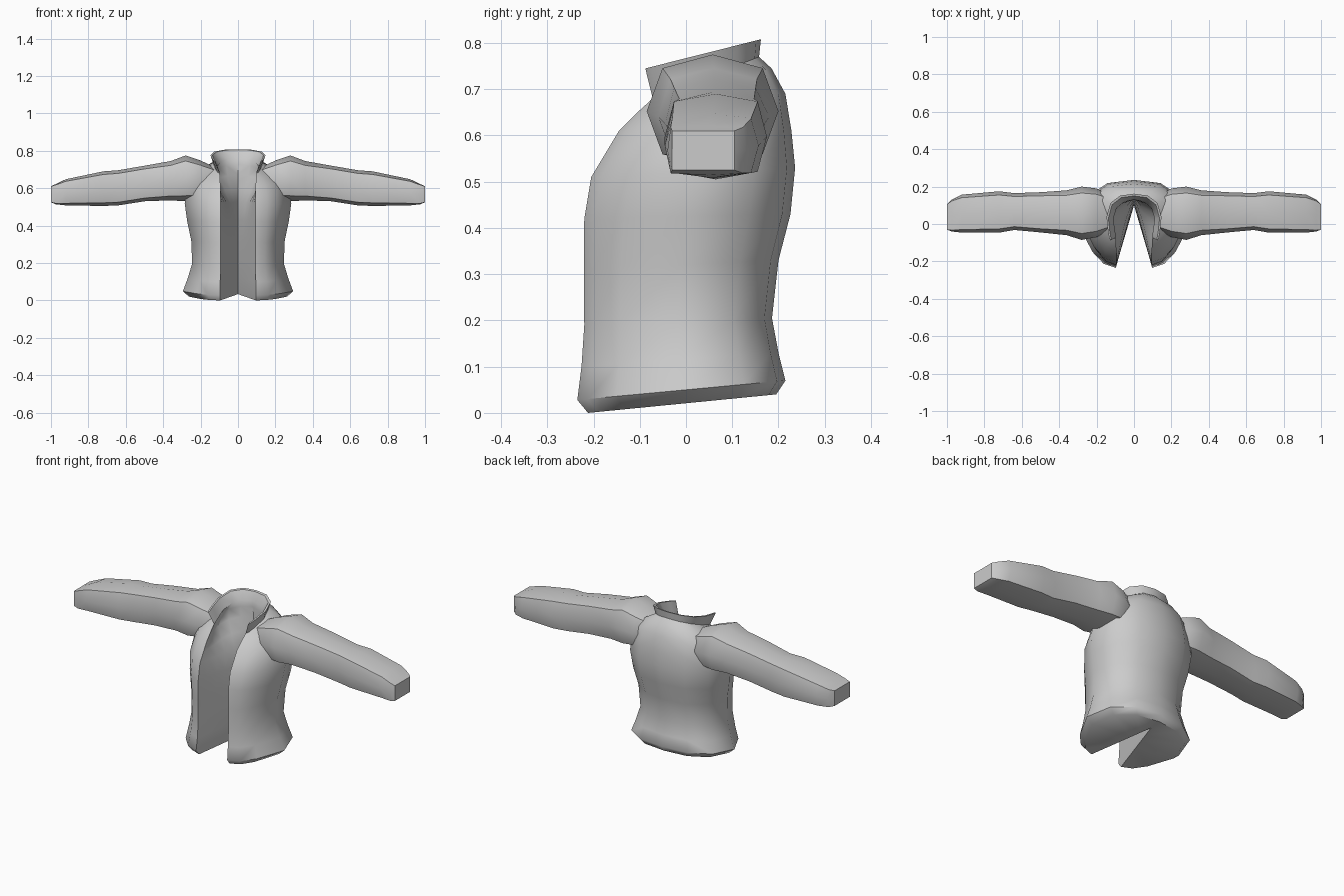
import bpy, bmesh, math

if "Cube" in bpy.data.objects:
    bpy.data.objects.remove(bpy.data.objects["Cube"])

cloth = bpy.data.materials.new("grey_cloth")
cloth.diffuse_color = (0.6, 0.6, 0.6, 1)
cloth.use_nodes = True
cloth.node_tree.nodes["Principled BSDF"].inputs["Base Color"].default_value = cloth.diffuse_color


def make_object(name, rings, caps, closed):
    """Loft a list of rings into a half, then mirror it across x = 0."""
    bm = bmesh.new()
    loops = [[bm.verts.new(p) for p in ring] for ring in rings]
    n = len(loops[0])
    for a, b in zip(loops, loops[1:]):
        for i in range(n if closed else n - 1):
            j = (i + 1) % n
            bm.faces.new((a[i], a[j], b[j], b[i]))
    for loop in (loops[0], loops[-1]):
        caps(bm, loop)
    bmesh.ops.recalc_face_normals(bm, faces=bm.faces)
    me = bpy.data.meshes.new(name)
    bm.to_mesh(me)
    bm.free()
    ob = bpy.data.objects.new(name, me)
    bpy.context.collection.objects.link(ob)
    me.materials.append(cloth)
    mirror = ob.modifiers.new("mirror", 'MIRROR')
    mirror.merge_threshold = 0.002
    bpy.context.view_layer.objects.active = ob
    ob.select_set(True)
    bpy.ops.object.modifier_apply(modifier="mirror")
    bpy.ops.object.shade_smooth_by_angle(angle=math.radians(48))
    ob.select_set(False)
    return ob


def lerp(a, b, t):
    return a + (b - a) * t


# Jacket body: outer cloth from front edge to back, inner wall back to the edge
def body_ring(zf, zb, yf, yb, hw, edge, apex, b):
    shape = [(0.33, .05), (0.63, .19), (1, .5)]
    outer = [(edge, 0)] + [(lerp(edge, hw, s), m) for s, m in shape]
    outer += [(hw * .86, .8), (hw * .5, .96), (0, 1)]
    pts = [(x, lerp(yf, yb, m), lerp(zf, zb, m)) for x, m in outer]
    inner = []
    for i in range(6, 0, -1):
        ox, oy, oz = pts[i]
        x = lerp(edge * (1 - i / 6), ox * .93, b)
        y = lerp(lerp(yf, apex, i / 6), lerp(yf, apex, outer[i][1]), b)
        m = min(1, max(0, (y - yf) / (yb - yf)))
        inner.append((x, y, lerp(zf, zb, m)))
    # ends with the front edge so the loft strip closes there
    return inner[::-1][::-1] + pts


# front z, back z, front y, back y, half width, edge x, wedge y, collar roundness
body_rows = [
    (.000, .040, -.212, .195, .262, .095, .13, 0),
    (.028, .070, -.235, .215, .295, .097, .12, 0),
    (.100, .130, -.226, .200, .270, .095, .11, 0),
    (.190, .205, -.220, .186, .245, .094, .10, 0),
    (.310, .330, -.221, .200, .250, .094, .11, 0),
    (.420, .430, -.220, .226, .272, .094, .13, 0),
    (.510, .530, -.205, .236, .285, .094, .14, .05),
    (.560, .610, -.175, .228, .275, .094, .14, .2),
    (.610, .690, -.145, .215, .250, .094, .14, .4),
    (.650, .745, -.105, .185, .185, .096, .13, .65),
    (.680, .770, -.072, .158, .130, .098, .13, .85),
    (.745, .808, -.088, .162, .147, .125, .150, 1),
]


def body_caps(bm, loop):
    # join outer points to matching inner points
    inner, outer = loop[:6][::-1], loop[6:]
    bm.faces.new((outer[0], outer[1], inner[0]))
    for i in range(5):
        bm.faces.new((outer[i + 1], outer[i + 2], inner[i + 1], inner[i]))


# the strip starts at the wedge apex and passes the front edge to the back
def body_strip(row):
    ring = body_ring(*row)
    return ring


make_object("jacket_body", [body_strip(r) for r in body_rows], body_caps, False)


# Sleeves: rounded square sections along x
def sleeve_ring(x, y0, y1, z0, z1, c):
    cy, cz, ry, rz = (y0 + y1) / 2, (z0 + z1) / 2, (y1 - y0) / 2, (z1 - z0) / 2
    unit = [(1, 0), (c, c), (0, 1), (-c, c), (-1, 0), (-c, -c), (0, -1), (c, -c)]
    return [(x, cy + u * ry, cz + v * rz) for u, v in unit]


sleeve_rows = [
    (.12, -.03, .15, .56, .71, .8),
    (.20, -.07, .19, .54, .748, .76),
    (.28, -.085, .20, .53, .775, .76),
    (.36, -.06, .18, .535, .745, .78),
    (.50, -.045, .17, .53, .72, .82),
    (.64, -.032, .165, .508, .696, .82),
    (.72, -.046, .175, .505, .690, .82),
    (.92, -.046, .157, .508, .648, .84),
    (.975, -.04, .130, .514, .622, .92),
    (1.0, -.03, .105, .525, .61, 1),
]
make_object("sleeves", [sleeve_ring(*r) for r in sleeve_rows],
            lambda bm, loop: bm.faces.new(loop), True)
